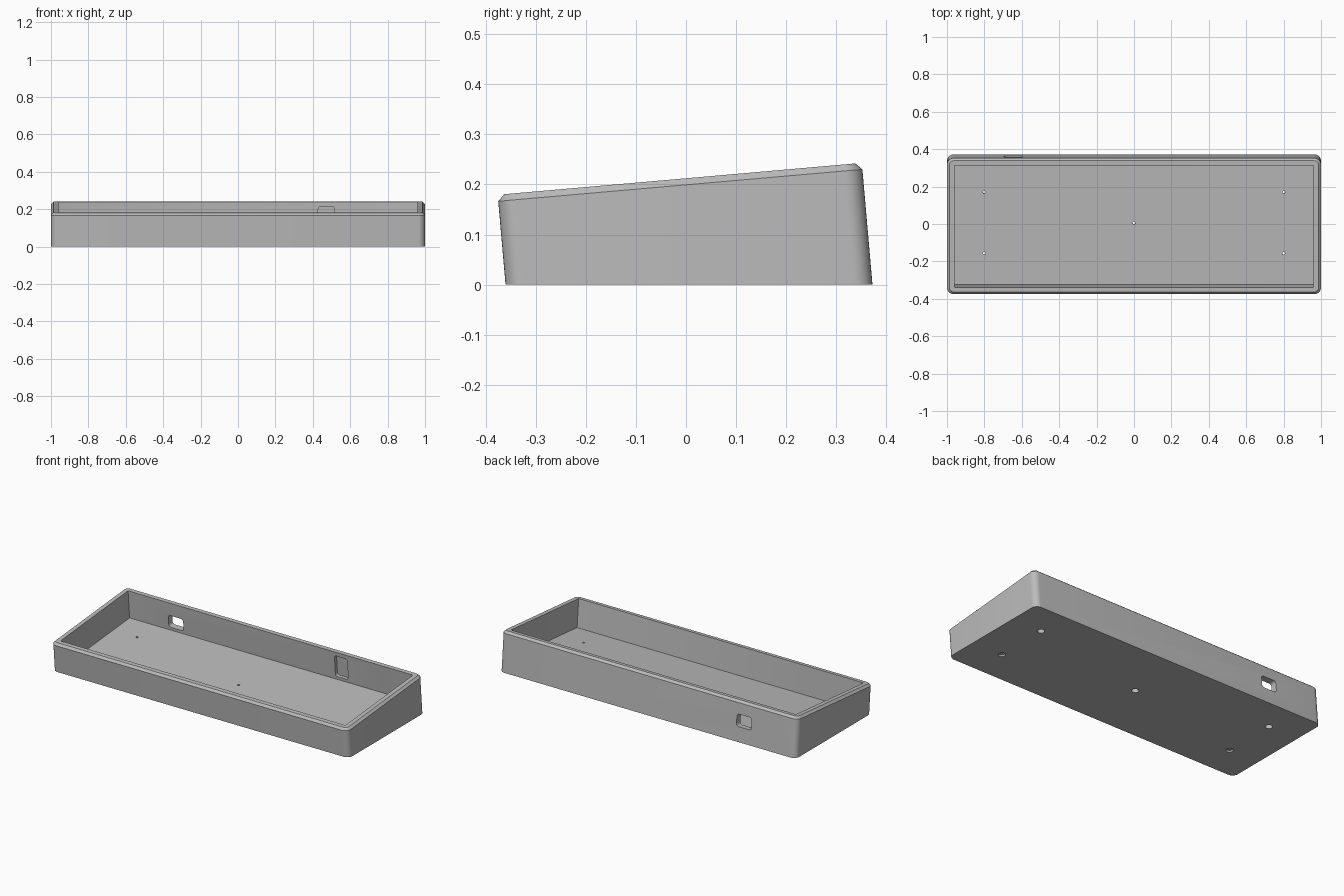
import bpy, bmesh
from math import radians, sin, cos, pi
from mathutils import Matrix, Vector

if "Cube" in bpy.data.objects:
    bpy.data.objects.remove(bpy.data.objects["Cube"])

grey = bpy.data.materials.new("light_grey")
grey.use_nodes = True
colour = (0.5, 0.5, 0.5, 1)
grey.diffuse_color = colour
grey.node_tree.nodes["Principled BSDF"].inputs["Base Color"].default_value = colour

# Frame of the tilted case: the typing plane rises to the back
TILT = Matrix.Translation((0, 0.006, 0)) @ Matrix.Rotation(radians(5), 4, "X")
FACE_BACK = Matrix.Rotation(radians(90), 4, "X")


def rounded_prism(name, width, depth, radius, levels, place=Matrix(), steps=8):
    """Stack of rounded rectangles; levels are (height, inset) pairs."""
    bm = bmesh.new()
    rings = []
    for z, inset in levels:
        ring = []
        for quarter in range(4):
            sx = 1 if quarter in (0, 3) else -1
            sy = 1 if quarter < 2 else -1
            for i in range(steps + 1):
                a = (quarter + i / steps) * pi / 2
                ring.append(bm.verts.new((
                    sx * (width / 2 - radius) + (radius - inset) * cos(a),
                    sy * (depth / 2 - radius) + (radius - inset) * sin(a), z)))
        rings.append(ring)
    n = len(rings[0])
    for low, high in zip(rings, rings[1:]):
        for i in range(n):
            j = (i + 1) % n
            bm.faces.new((low[i], low[j], high[j], high[i]))
    bm.faces.new(rings[0][::-1])
    bm.faces.new(rings[-1])
    bm.transform(TILT @ place)
    return finish(name, bm)


def finish(name, bm):
    bmesh.ops.recalc_face_normals(bm, faces=bm.faces)
    mesh = bpy.data.meshes.new(name)
    bm.to_mesh(mesh)
    bm.free()
    mesh.materials.append(grey)
    ob = bpy.data.objects.new(name, mesh)
    bpy.context.collection.objects.link(ob)
    return ob


def cylinder(name, radius, low, high, x, y):
    bm = bmesh.new()
    bmesh.ops.create_cone(bm, cap_ends=True, segments=32, radius1=radius,
                          radius2=radius, depth=high - low)
    bm.transform(TILT @ Matrix.Translation((x, y, (low + high) / 2)))
    return finish(name, bm)


def cut(target, cutter):
    cutter.hide_render = True
    mod = target.modifiers.new("cut", "BOOLEAN")
    mod.operation, mod.solver, mod.object = "DIFFERENCE", "EXACT", cutter
    bpy.context.view_layer.objects.active = target
    bpy.ops.object.modifier_apply(modifier=mod.name)
    bpy.data.objects.remove(cutter)


# Outer shell with chamfered rim, sliced flat where it meets the desk
case = rounded_prism("keyboard_case", 2.0, 0.73, 0.036,
                     [(-0.1, 0), (0.199, 0), (0.212, 0.013)])
bm = bmesh.new()
bm.from_mesh(case.data)
cutting = bmesh.ops.bisect_plane(bm, geom=bm.verts[:] + bm.edges[:] + bm.faces[:],
                                 plane_co=Vector(), plane_no=(0, 0, -1),
                                 clear_outer=True)
rim = [e for e in cutting["geom_cut"] if isinstance(e, bmesh.types.BMEdge)]
bmesh.ops.contextual_create(bm, geom=rim)
bmesh.ops.recalc_face_normals(bm, faces=bm.faces)
bm.to_mesh(case.data)
bm.free()

# Open tray
cut(case, rounded_prism("tray_cutter", 1.922, 0.654, 0.004,
                        [(0.04, 0), (0.4, 0)], steps=2))

# Cable port through the back wall
cut(case, rounded_prism("port_cutter", 0.1, 0.074, 0.016, [(-0.45, 0), (-0.3, 0)],
                        Matrix.Translation((-0.645, 0, 0.095)) @ FACE_BACK))

# Shallow recess inside the back wall
cut(case, rounded_prism("recess_cutter", 0.086, 0.13, 0.014, [(-0.347, 0), (-0.3, 0)],
                        Matrix.Translation((0.472, 0, 0.123)) @ FACE_BACK))

# Screw holes, counterbored from below
for x, y in [(0, 0.003), (0.8, 0.168), (-0.8, 0.168), (0.8, -0.16), (-0.8, -0.16)]:
    cut(case, cylinder("screw_head_cutter", 0.02, -0.15, 0.026, x, y))
    cut(case, cylinder("screw_cutter", 0.007, -0.15, 0.08, x, y))

# Smooth corners, crisp edges
bpy.ops.object.select_all(action="DESELECT")
case.select_set(True)
bpy.context.view_layer.objects.active = case
bpy.ops.object.shade_smooth_by_angle(angle=radians(30))
